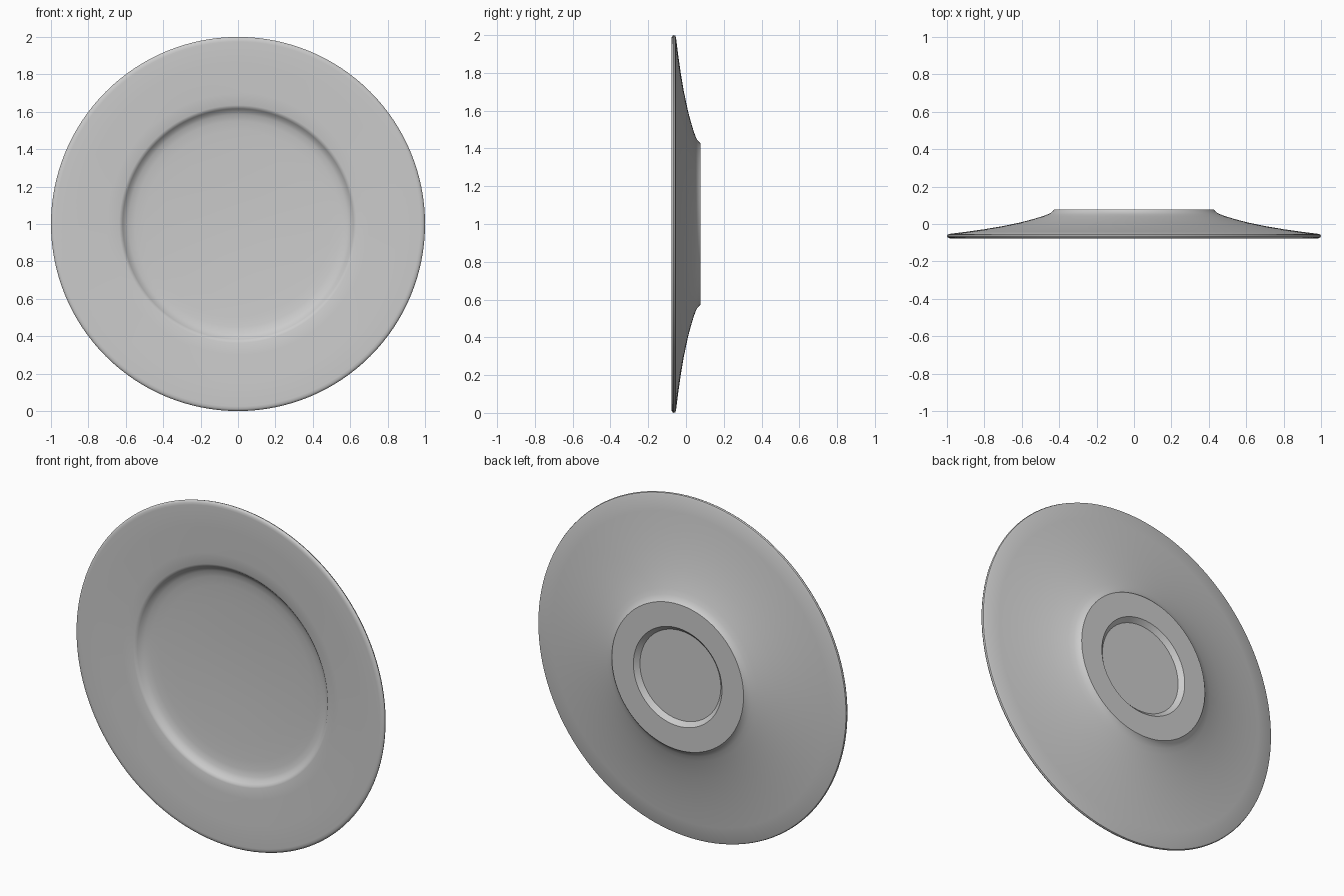
import bpy, bmesh, math
from mathutils import Matrix, Vector

if "Cube" in bpy.data.objects:
    bpy.data.objects.remove(bpy.data.objects["Cube"])

# Plate cross-section as (radius, y), from the front centre round to the back centre
profile = [
    (0, 0.0), (0.2, -0.003), (0.4, -0.01), (0.5, -0.015), (0.55, -0.019),
    (0.585, -0.026), (0.605, -0.037), (0.616, -0.049), (0.624, -0.057), (0.635, -0.0605),
    (0.7, -0.064), (0.85, -0.069), (0.975, -0.074),
    # rounded outer rim
    (0.988, -0.073), (0.997, -0.068), (1.0, -0.062), (0.997, -0.054), (0.988, -0.05),
    # curved back
    (0.9, -0.039), (0.8, -0.025), (0.7, -0.008), (0.6, 0.013), (0.54, 0.029),
    (0.49, 0.044), (0.46, 0.055), (0.443, 0.064), (0.432, 0.074), (0.427, 0.08),
    # foot and shallow recess
    (0.287, 0.08), (0.262, 0.055), (0, 0.055),
]

bm = bmesh.new()
verts = [bm.verts.new((r, y, 0)) for r, y in profile]
edges = [bm.edges.new(p) for p in zip(verts, verts[1:])]
bmesh.ops.spin(bm, geom=verts + edges, cent=(0, 0, 0), axis=(0, 1, 0),
               angle=2 * math.pi, steps=128, use_duplicate=False)
bmesh.ops.remove_doubles(bm, verts=bm.verts, dist=1e-4)
bmesh.ops.recalc_face_normals(bm, faces=bm.faces)
# Stand the plate upright on the ground
bmesh.ops.transform(bm, matrix=Matrix.Translation(Vector((0, -0.003, 1))), verts=bm.verts)

mesh = bpy.data.meshes.new("plate")
bm.to_mesh(mesh)
bm.free()
plate = bpy.data.objects.new("plate", mesh)
bpy.context.collection.objects.link(plate)
bpy.context.view_layer.objects.active = plate
plate.select_set(True)
bpy.ops.object.shade_smooth_by_angle(angle=math.radians(35))
